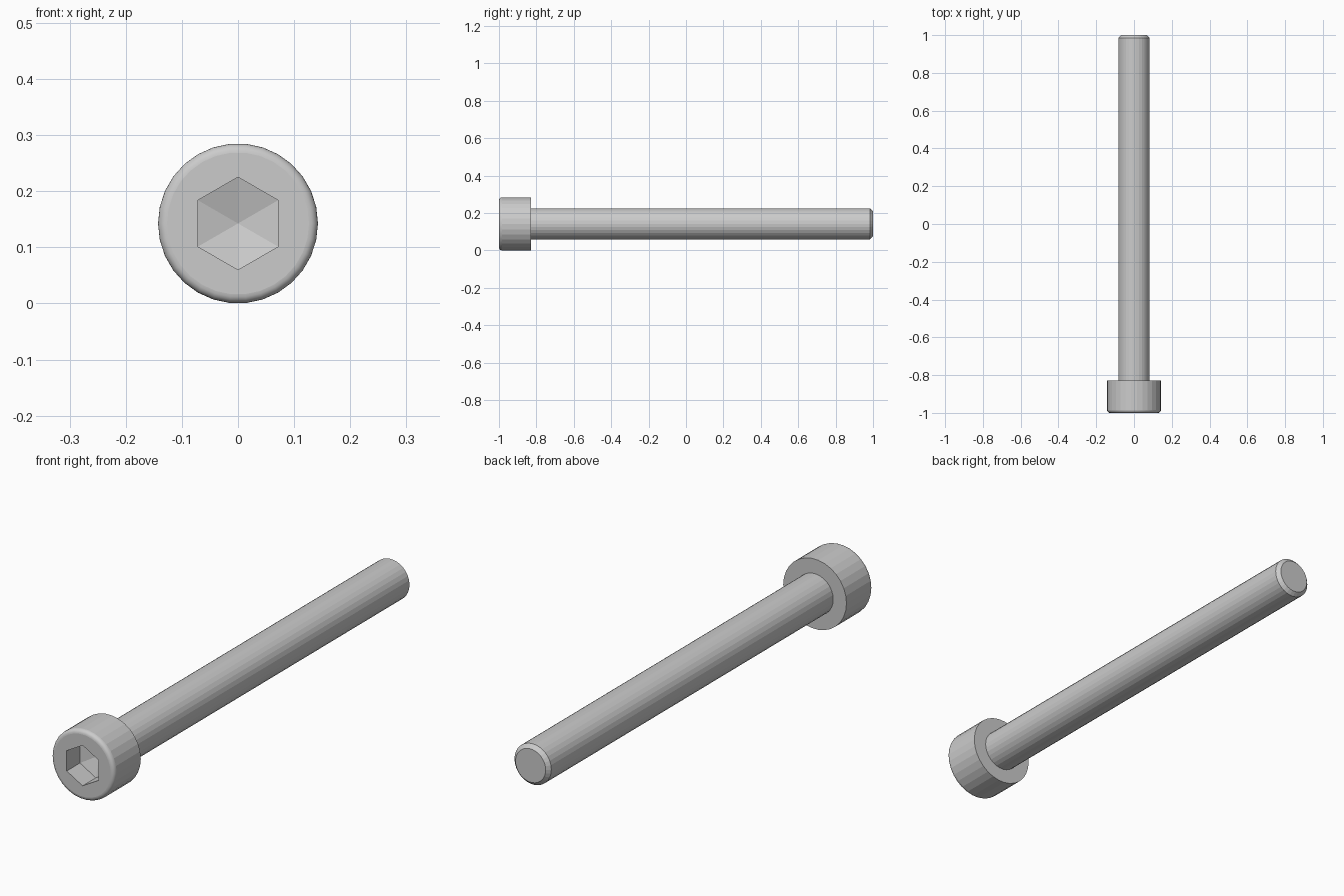
import bpy, bmesh
from math import sin, cos, pi, radians

if "Cube" in bpy.data.objects:
    bpy.data.objects.remove(bpy.data.objects["Cube"])

SIDES = 30
HEAD_R, SHANK_R, HEX_R = 0.1425, 0.083, 0.0825
FRONT, SHOULDER, TIP = -1.0, -0.829, 1.0
FILLET, CHAMFER = 0.016, 0.015
SOCKET_DEPTH, CONE_DEPTH = 0.085, 0.022

bm = bmesh.new()


def ring(radius, y, n, start=0.0):
    """Closed loop of n vertices around the screw axis."""
    return [bm.verts.new((radius * cos(start + 2 * pi * i / n), y,
                          HEAD_R + radius * sin(start + 2 * pi * i / n)))
            for i in range(n)]


def skin(a, b, smooth=False):
    """Quads between two loops of equal count."""
    n = len(a)
    for i in range(n):
        j = (i + 1) % n
        bm.faces.new((a[i], a[j], b[j], b[i])).smooth = smooth


def loop_edges(loop):
    return [bm.edges.get((loop[i - 1], loop[i])) for i in range(len(loop))]


# Head and shank: rounded front rim, shoulder, chamfered tip
steps = 5
profile = [(HEAD_R - FILLET * (1 - sin(pi / 2 * k / steps)),
            FRONT + FILLET * (1 - cos(pi / 2 * k / steps)))
           for k in range(steps + 1)]
profile += [(HEAD_R, SHOULDER), (SHANK_R, SHOULDER),
            (SHANK_R, TIP - CHAMFER), (SHANK_R - CHAMFER, TIP)]
rings = [ring(r, y, SIDES) for r, y in profile]
for k in range(len(rings) - 1):
    skin(rings[k], rings[k + 1], smooth=k < steps)
bm.faces.new(rings[-1])

# Hex socket with a shallow pointed floor
mouth = ring(HEX_R, FRONT, 6, radians(30))
floor = ring(HEX_R, FRONT + SOCKET_DEPTH, 6, radians(30))
skin(mouth, floor)
apex = bm.verts.new((0, FRONT + SOCKET_DEPTH + CONE_DEPTH, HEAD_R))
for i in range(6):
    bm.faces.new((floor[i - 1], floor[i], apex))

# Front face between rim and socket mouth
bmesh.ops.triangle_fill(bm, use_beauty=True, normal=(0, -1, 0),
                        edges=loop_edges(rings[0]) + loop_edges(mouth))
bmesh.ops.recalc_face_normals(bm, faces=bm.faces)

# Keep flat regions crisp next to the smooth rim
for e in bm.edges:
    e.smooth = all(f.smooth for f in e.link_faces)

mesh = bpy.data.meshes.new("socket_head_screw")
bm.to_mesh(mesh)
bm.free()
bpy.context.collection.objects.link(bpy.data.objects.new("socket_head_screw", mesh))
